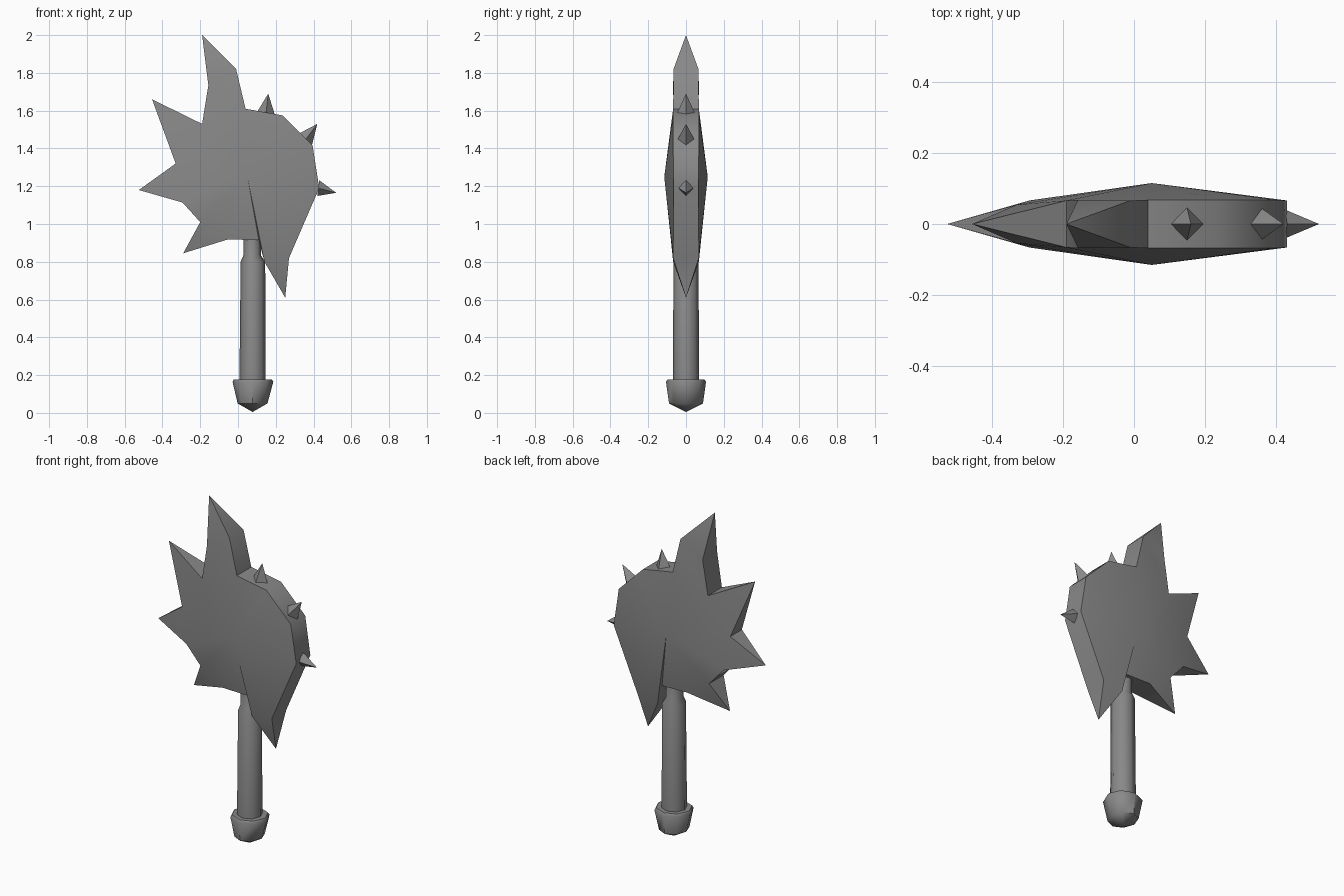
import bpy, bmesh, math
from mathutils import Vector

if "Cube" in bpy.data.objects:
    bpy.data.objects.remove(bpy.data.objects["Cube"])

steel = bpy.data.materials.new("dark grey")
steel.diffuse_color = (0.25, 0.25, 0.25, 1)
steel.use_nodes = True
steel.node_tree.nodes["Principled BSDF"].inputs["Base Color"].default_value = steel.diffuse_color


def finish(name, bm, angle):
    bmesh.ops.recalc_face_normals(bm, faces=bm.faces[:])
    me = bpy.data.meshes.new(name)
    bm.to_mesh(me)
    bm.free()
    me.materials.append(steel)
    ob = bpy.data.objects.new(name, me)
    bpy.context.collection.objects.link(ob)
    bpy.ops.object.select_all(action='DESELECT')
    ob.select_set(True)
    bpy.context.view_layer.objects.active = ob
    bpy.ops.object.shade_smooth_by_angle(angle=math.radians(angle))
    return ob


# Axe head: domed outline, clockwise from the upper notch (x, z, half thickness)
RIM = [(-.19, 1.53, .066), (.04, 1.61, .068), (.235, 1.575, .068),
       (.395, 1.415, .068), (.43, 1.19, .066), (.27, .82, .068),
       (.14, .80, .068), (.11, .915, .068), (-.055, .918, .068),
       (-.20, 1.01, .068), (-.294, 1.114, .066), (-.33, 1.32, .054)]
# Rim segments that grow into a pointed blade, with the tip (x, z)
BLADES = {5: (.25, .61), 8: (-.29, .845), 10: (-.525, 1.18), 11: (-.455, 1.66)}


def axe_head():
    bm = bmesh.new()

    def pair(x, z, h):
        return bm.verts.new((x, -h, z)), bm.verts.new((x, h, z))

    def blade(a, b, tip):
        t = bm.verts.new((tip[0], 0, tip[1]))
        for tri in ((a[0], b[0], t), (a[1], b[1], t), (a[0], a[1], t), (b[0], b[1], t)):
            bm.faces.new(tri)

    centre = pair(.05, 1.25, .115)
    rim = [pair(*p) for p in RIM]
    for i, a in enumerate(rim):
        b = rim[(i + 1) % len(rim)]
        for side in (0, 1):
            bm.faces.new((centre[side], a[side], b[side]))
        if i == 0:
            # tall upper horn with a straight lower section
            c, d = pair(-.157, 1.735, .068), pair(-.01, 1.82, .066)
            for side in (0, 1):
                bm.faces.new((a[side], c[side], d[side], b[side]))
            bm.faces.new((a[0], a[1], c[1], c[0]))
            bm.faces.new((b[0], b[1], d[1], d[0]))
            blade(c, d, (-.19, 2.0))
        elif i in BLADES:
            blade(a, b, BLADES[i])
        else:
            bm.faces.new((a[0], a[1], b[1], b[0]))
    finish("axe_head", bm, 40)


def lathe(name, rings, sides, angle):
    """Rings of (centre x, z, radius x, radius y); zero radius closes to a point."""
    bm = bmesh.new()
    loops = []
    for cx, z, rx, ry in rings:
        if rx == 0:
            loops.append([bm.verts.new((cx, 0, z))] * sides)
        else:
            loops.append([bm.verts.new((cx + rx * math.cos(k * math.tau / sides),
                                        ry * math.sin(k * math.tau / sides), z))
                          for k in range(sides)])
    for lo, hi in zip(loops, loops[1:]):
        for k in range(sides):
            n = (k + 1) % sides
            bm.faces.new(list(dict.fromkeys((lo[k], lo[n], hi[n], hi[k]))))
    finish(name, bm, angle)


def spike(name, tip, base, along, half_len, half_wide):
    """Four-sided thorn on the rim of the head."""
    bm = bmesh.new()
    c = Vector((base[0], 0, base[1]))
    u = Vector((along[0], 0, along[1])).normalized() * half_len
    v = Vector((0, half_wide, 0))
    ring = [bm.verts.new(p) for p in (c + u, c + v, c - u, c - v)]
    t = bm.verts.new((tip[0], 0, tip[1]))
    for k in range(4):
        bm.faces.new((ring[k], ring[(k + 1) % 4], t))
    bm.faces.new(ring)
    finish(name, bm, 20)


axe_head()

# Shaft, narrowing where it enters the head
lathe("handle", [(.077, .12, 0, 0), (.077, .12, .070, .070), (.079, .80, .065, .066),
                 (.075, .835, .046, .05), (.075, 1.0, .046, .05), (.075, 1.0, 0, 0)], 8, 50)

# Flared end cap with a pointed base
lathe("pommel", [(.077, .005, 0, 0), (.077, .05, .079, .09), (.079, .165, .108, .106),
                 (.079, .178, .100, .096), (.079, .178, 0, 0)], 8, 46)

# Small thorns on the blunt edge
spike("top_thorn", (.16, 1.69), (.148, 1.585), (.095, -.015), .048, .048)
spike("upper_thorn", (.42, 1.53), (.36, 1.45), (.06, -.06), .045, .043)
spike("side_thorn", (.52, 1.165), (.425, 1.19), (-.01, -.08), .042, .04)
